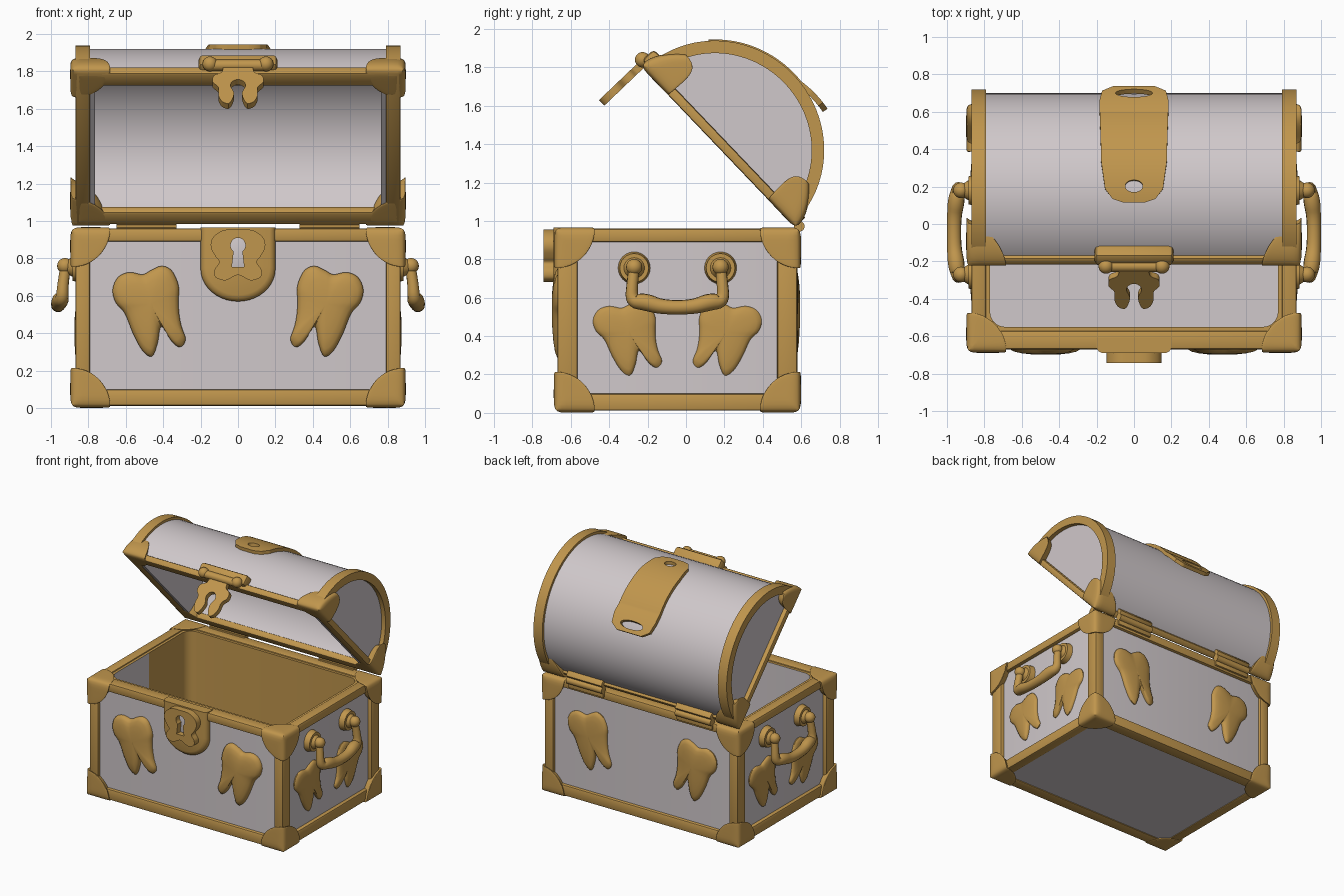
import bpy, bmesh, math
from mathutils import Matrix, Vector

if "Cube" in bpy.data.objects:
    bpy.data.objects.remove(bpy.data.objects["Cube"])

def mat(name, c):
    m = bpy.data.materials.new(name)
    m.diffuse_color = (*c, 1)
    m.use_nodes = True
    m.node_tree.nodes["Principled BSDF"].inputs["Base Color"].default_value = m.diffuse_color
    return m

WHITE = mat("pale_enamel", (0.63, 0.58, 0.595))
GOLD = mat("aged_gold", (0.53, 0.305, 0.074))
T, R = Matrix.Translation, Matrix.Rotation
I = Matrix.Identity(4)
CY = -0.045                                         # middle of the box in y
FRONT = R(math.pi / 2, 4, 'X')                      # plate plane facing -y
SIDE = R(math.pi / 2, 4, 'Z') @ FRONT               # plate plane facing +x
LID = T((0, 0.578, 0.962)) @ R(math.radians(-46.3), 4, 'X')   # opened lid

def select_smooth(ob, convert=False):
    bpy.ops.object.select_all(action='DESELECT')
    ob.select_set(True)
    bpy.context.view_layer.objects.active = ob
    if convert:
        bpy.ops.object.convert(target='MESH')
    bpy.ops.object.shade_smooth_by_angle(angle=math.radians(40))

def finish(name, bm, mats, M=I, rule=None):
    bmesh.ops.recalc_face_normals(bm, faces=bm.faces)
    if rule:
        for f in bm.faces:
            f.material_index = rule(f)
    bm.transform(M)
    me = bpy.data.meshes.new(name)
    bm.to_mesh(me)
    bm.free()
    for m in mats:
        me.materials.append(m)
    ob = bpy.data.objects.new(name, me)
    bpy.context.collection.objects.link(ob)
    select_smooth(ob)

def box(name, lo, hi, m=GOLD, M=I, bev=0.012):
    bm = bmesh.new()
    bmesh.ops.create_cube(bm, size=1)
    for v in bm.verts:
        v.co = Vector([(a + b) / 2 + c * (b - a) for a, b, c in zip(lo, hi, v.co)])
    bmesh.ops.bevel(bm, geom=bm.edges[:], offset=bev, segments=2, profile=0.5, affect='EDGES')
    finish(name, bm, [m], M)

def plate(name, loops, depth, m=GOLD, M=I):
    """Flat outline with optional holes, extruded along local z."""
    bm = bmesh.new()
    edges = []
    for lp in loops:
        vs = [bm.verts.new((x, y, 0)) for x, y in lp]
        edges += [bm.edges.new((vs[i - 1], vs[i])) for i in range(len(vs))]
    bmesh.ops.triangle_fill(bm, use_beauty=True, edges=edges)
    ext = bmesh.ops.extrude_face_region(bm, geom=bm.faces[:], use_keep_orig=True)
    for v in ext['geom']:
        if isinstance(v, bmesh.types.BMVert):
            v.co.z += depth
    finish(name, bm, [m], M)

def loft(rings):
    bm = bmesh.new()
    vs = [[bm.verts.new(p) for p in r] for r in rings]
    for a, b in zip(vs, vs[1:]):
        for i in range(len(a)):
            bm.faces.new((a[i - 1], a[i], b[i], b[i - 1]))
    bm.faces.new(vs[0])
    bm.faces.new(vs[-1])
    return bm

def cyl(name, c, r1, r2, depth, M=I, axis=1):
    bm = bmesh.new()
    bmesh.ops.create_cone(bm, cap_ends=True, segments=24, radius1=r1, radius2=r2, depth=depth)
    finish(name, bm, [GOLD], M @ T(c) @ R(axis * math.pi / 2, 4, 'Y'))

def ball(name, c, r, M=I):
    bm = bmesh.new()
    bmesh.ops.create_uvsphere(bm, u_segments=20, v_segments=12, radius=r)
    finish(name, bm, [GOLD], M @ T(c))

def smooth(p, n=4):
    out = []
    for i in range(len(p)):
        a, b, c, d = (Vector(p[(i + k - 1) % len(p)]) for k in range(4))
        for j in range(n):
            t = j / n
            out.append(tuple(0.5 * (2 * b + (c - a) * t + (2 * a - 5 * b + 4 * c - d) * t * t
                                    + (3 * b - a - 3 * c + d) * t ** 3)))
    return out

def mirrored(half):
    return half + [(-x, y) for x, y in reversed(half) if abs(x) > 1e-6]

def corner_cap(name, c, out, lean=0, M=I):
    """Ball pressed against the three outer planes of a corner, edges softened."""
    bm = bmesh.new()
    bmesh.ops.create_uvsphere(bm, u_segments=48, v_segments=24, radius=.205)
    for v in bm.verts:
        d = [(o * k - math.hypot(k, .025)) / 2 for o, k in zip(out, v.co)]
        d = [d[i] - .014 * math.exp(max(d[i - 1], d[i - 2]) / .014) for i in range(3)]
        v.co = Vector([o * k for o, k in zip(out, d)])
        v.co.y -= out[1] * lean * v.co.z ** 2        # follow the lid curve
    bmesh.ops.remove_doubles(bm, verts=bm.verts[:], dist=0.0008)
    finish(name, bm, [GOLD], M @ T(c))

# ---- hollow box body
def ring(hx, hy, r, z):
    p = []
    for q, (sx, sy) in enumerate([(1, 1), (-1, 1), (-1, -1), (1, -1)]):
        for k in range(6):
            a = math.pi / 2 * (q + k / 5)
            p.append((sx * (hx - r) + r * math.cos(a), sy * (hy - r) + r * math.sin(a), z))
        if q in (1, 3):
            p.append((sx * hx, 0, z))
    return p

def body_colour(f):
    c = f.calc_center_median()
    inside = abs(c.x) < 0.78 and abs(c.y) < 0.53 and abs(f.normal.z) < 0.5
    return 1 if c.z > 0.94 or (inside and c.y > 0) else 0

finish("box_body", loft([ring(.84, .6, .01, .02), ring(.84, .6, .01, .95),
                         ring(.77, .505, .08, .95), ring(.77, .505, .08, .09)]),
       [WHITE, GOLD], T((0, CY, 0)), body_colour)

# ---- gold frame bars and corner caps of the body
for s in (-1, 1):
    y0, y1 = sorted((CY + s * .525, CY + s * .625))
    x0, x1 = sorted((s * .79, s * .87))
    for z0, z1 in ((.012, .1), (.89, .96)):
        box("long_frame_bar", (-.86, y0, z0), (.86, y1, z1))
        box("short_frame_bar", (x0, CY - .62, z0), (x1, CY + .62, z1))
    for t in (-1, 1):
        y0, y1 = sorted((CY + t * .52, CY + t * .625))
        box("corner_post", (x0, y0, .02), (x1, y1, .95))
        for z, oz in ((0, -1), (.968, 1)):
            corner_cap("body_corner_cap", (s * .898, CY + t * .645, z), (s, t, oz))

# ---- tooth shaped ornaments, domed, two on each wall
TOOTH = smooth([(-.20, .08), (-.17, .145), (-.11, .17), (-.04, .158), (.0, .178), (.06, .203),
                (.115, .18), (.152, .10), (.152, .02), (.155, -.05), (.168, -.12), (.19, -.19),
                (.16, -.23), (.115, -.20), (.06, -.12), (.04, -.21), (.01, -.28), (-.04, -.25),
                (-.09, -.16), (-.135, -.05), (-.185, .01)])
DOME = ((1, -.01), (1, .01), (.95, .024), (.85, .034), (.65, .042), (.4, .047), (.1, .049))
for turn, depth, off, z, sx, sz, dz in ((0, .6, .47, .556, 1, 1, 1.1), (90, .84, .255, .42, .92, .8, .7),
                                        (180, .6, .47, .556, 1, 1, .8), (-90, .84, .255, .42, .92, .8, .7)):
    M = T((0, CY, 0)) @ R(math.radians(turn), 4, 'Z') @ FRONT
    for s in (-1, 1):
        rings = [[(s * off - s * x * sx * k, z + y * sz * k, depth + h * dz) for x, y in TOOTH]
                 for k, h in DOME]
        finish("tooth_ornament", loft(rings), [GOLD], M)

# ---- lock on the front wall, rounded shield and keyhole plate
U = [(-.2, .965)] + [(-.2 * math.cos(a), .745 - .175 * math.sin(a))
                     for a in [math.pi * i / 20 for i in range(21)]] + [(.2, .965)]
finish("lock_shield", loft([[(x * k, .8 + (y - .8) * (k if y < .9 else 1), h) for x, y in U]
                            for k, h in ((1, 0), (1, .055), (.94, .072), (.85, .08))]),
       [GOLD], T((0, -.61, 0)) @ FRONT)
KEYPLATE = smooth(mirrored([(0, .955), (.08, .95), (.135, .91), (.145, .86), (.12, .81), (.1, .78),
                            (.125, .74), (.12, .70), (.07, .682), (.03, .70), (0, .712)]))
HOLE = [(.04 * math.cos(a), .87 + .04 * math.sin(a))
        for a in [math.radians(-55 + 290 * i / 16) for i in range(17)]] + [(-.033, .755), (.033, .755)]
plate("lock_keyhole_plate", [KEYPLATE, HOLE], .057, GOLD, T((0, -.686, 0)) @ FRONT)
box("keyhole_backing", (-.05, -.696, .74), (.05, -.688, .92), WHITE, bev=.001)

# ---- side handles
for s in (-1, 1):
    for y in (CY - .225, CY + .225):
        cyl("handle_rosette", (s * .86, y, .755), .085, .075, .05, axis=s)
        cyl("handle_boss", (s * .895, y, .755), .06, .035, .04, axis=s)
        ball("handle_knob", (s * .925, y, .76), .042)
    cu = bpy.data.curves.new("side_handle", 'CURVE')
    cu.dimensions, cu.bevel_depth, cu.bevel_resolution, cu.use_fill_caps = '3D', .036, 4, True
    sp = cu.splines.new('NURBS')
    half = [(.92, .225, .76, .8), (.935, .235, .68, .8), (.94, .24, .58, .95),
            (.95, .17, .58, 1.3), (.962, .08, .55, 1.05)]
    pts = half + [(x, -y, z, r) for x, y, z, r in reversed(half)]
    sp.points.add(len(pts) - 1)
    for p, (x, y, z, r) in zip(sp.points, pts):
        p.co, p.radius = (s * x, CY + y, z, 1), r
    sp.order_u, sp.use_endpoint_u, sp.resolution_u = 3, True, 5
    cu.materials.append(GOLD)
    ob = bpy.data.objects.new("side_handle", cu)
    bpy.context.collection.objects.link(ob)
    select_smooth(ob, convert=True)

# ---- barrel lid, drawn closed with the hinge at the origin, then tilted
def arc(a, h, n=40):
    return [(-.59 + a * math.cos(math.pi * i / n), h * math.sin(math.pi * i / n)) for i in range(n + 1)]

def arch(name, outer, inner, x0, x1, m):
    plate(name, [arc(*outer) + arc(*inner)[::-1] if inner else arc(*outer)],
          x1 - x0, m, LID @ SIDE @ T((0, 0, x0)))

arch("lid_shell", (.54, .52), (.485, .465), -.8, .8, WHITE)
for s in (-1, 1):
    x0, x1 = sorted((s * .79, s * .87))
    p0, p1 = sorted((s * .765, s * .835))
    arch("lid_end_panel", (.53, .51), None, p0, p1, WHITE)
    arch("lid_end_arch", (.56, .54), (.495, .475), x0, x1, GOLD)
    box("lid_end_bar", (x0, -1.15, -.006), (x1, -.03, .045), M=LID)
    for u, oy in ((1.18, -1), (0, 1)):
        corner_cap("lid_corner_cap", (s * .898, -u, -.008), (s, oy, -1), 2.6, LID)
    # hinges
    cyl("hinge_barrel", (s * .49, .59, .972), .028, .028, .32)
    box("hinge_body_leaf", (s * .49 - .16, .55, .91), (s * .49 + .16, .595, .965), bev=.006)
    box("hinge_lid_leaf", (s * .49 - .16, -.06, 0), (s * .49 + .16, -.01, .07), M=LID, bev=.006)
box("lid_front_bar", (-.86, -1.15, -.006), (.86, -1.055, .045), M=LID)
box("lid_back_bar", (-.86, -.12, -.006), (.86, -.03, .045), M=LID)

# ---- curved strap over the lid with two oval holes
WIDTH = [(0, .06), (.025, .115), (.1, .155), (.3, .175), (.85, .185), (.95, .17), (1, .11)]
def width(s):
    for (a, p), (b, q) in zip(WIDTH, WIDTH[1:]):
        if s <= b:
            return p + (q - p) * (s - a) / (b - a)
    return WIDTH[-1][1]

OVALS = ((.12, .047, .045), (.925, .1, .04))
bm = bmesh.new()
NX, NS = 28, 80
grid = [[bm.verts.new((width(j / NS) * (2 * i / NX - 1), j / NS, 0)) for i in range(NX + 1)]
        for j in range(NS + 1)]
for j in range(NS):
    for i in range(NX):
        bm.faces.new((grid[j][i], grid[j][i + 1], grid[j + 1][i + 1], grid[j + 1][i]))
def oval(p, o):
    return math.hypot(p.x / o[1], (p.y - o[0]) / o[2])
for o in OVALS:
    gone = [f for f in bm.faces if oval(f.calc_center_median(), o) < 1]
    bmesh.ops.delete(bm, geom=gone, context='FACES')
    for v in bm.verts:
        if v.is_boundary and oval(v.co, o) < 1.35:
            k = oval(v.co, o)
            v.co = Vector((v.co.x / k, o[0] + (v.co.y - o[0]) / k, 0))
for v in bm.verts:
    t = math.radians(141 - 75 * v.co.y)
    lift = .05 * max(0, (v.co.y - .75) / .25)
    v.co = Vector((v.co.x, -.59 + (.565 + lift) * math.cos(t), (.547 + lift) * math.sin(t)))
bmesh.ops.recalc_face_normals(bm, faces=bm.faces)
bmesh.ops.solidify(bm, geom=bm.faces[:], thickness=.03)
finish("lid_strap", bm, [GOLD], LID)

# ---- hasp: block, pin and hanging forked clasp
box("hasp_block", (-.21, -1.19, .02), (.21, -1.05, .105), M=LID, bev=.022)
cyl("hasp_pin", (0, -1.185, .02), .03, .03, .32, LID)
for s in (-1, 1):
    ball("hasp_knob", (s * .15, -1.19, .025), .04, LID)
CLASP = smooth(mirrored([(0, .03), (.07, .03), (.085, -.04), (.13, -.07), (.135, -.12), (.105, -.16),
                         (.105, -.22), (.085, -.27), (.05, -.285), (.03, -.25), (.022, -.2),
                         (.04, -.15), (.03, -.115), (0, -.1)]), 3)
plate("hasp_clasp", [CLASP], .04, GOLD, LID @ T((0, -1.155, 0)) @ FRONT)
